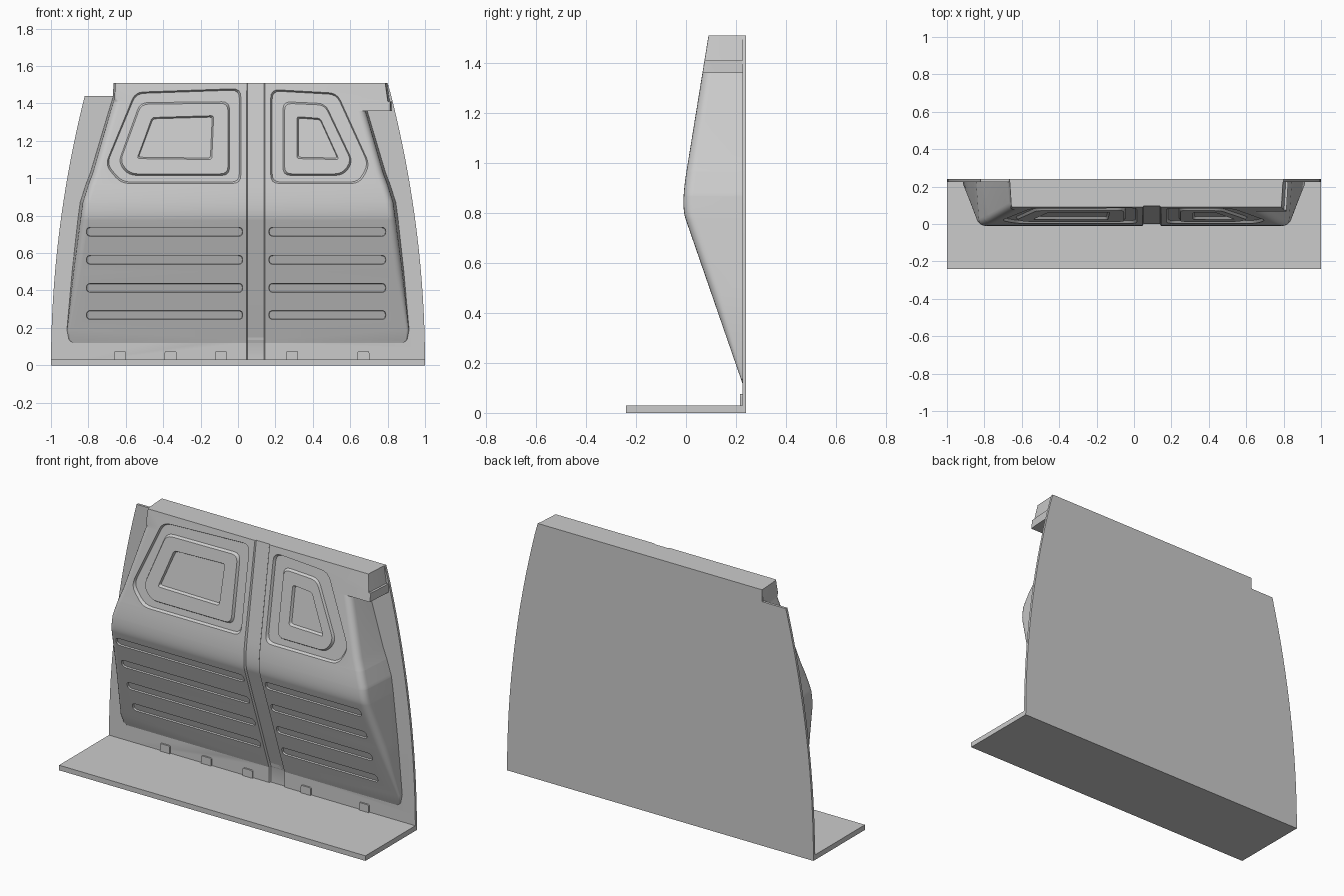
import bpy, bmesh, math
from mathutils import Vector

if "Cube" in bpy.data.objects:
    bpy.data.objects.remove(bpy.data.objects["Cube"])

# ---------- helpers ----------
def interp(table, t):
    for (a, va), (b, vb) in zip(table, table[1:]):
        if t <= b:
            return va + (vb - va) * max(0, t - a) / (b - a)
    return table[-1][1]

def loft(name, rings):
    """Closed solid through rings of equal point count."""
    bm = bmesh.new()
    vs = [[bm.verts.new(p) for p in r] for r in rings]
    n = len(rings[0])
    for a, b in zip(vs, vs[1:]):
        for i in range(n):
            j = (i + 1) % n
            bm.faces.new((a[i], a[j], b[j], b[i]))
    bm.faces.new(vs[0])
    bm.faces.new(vs[-1])
    bmesh.ops.recalc_face_normals(bm, faces=bm.faces)
    me = bpy.data.meshes.new(name)
    bm.to_mesh(me)
    bm.free()
    ob = bpy.data.objects.new(name, me)
    bpy.context.collection.objects.link(ob)
    return ob

def boolean(ob, tool, op='DIFFERENCE', keep=False):
    tool.hide_render = True
    m = ob.modifiers.new("cut", 'BOOLEAN')
    m.operation, m.solver, m.object = op, 'EXACT', tool
    bpy.context.view_layer.objects.active = ob
    bpy.ops.object.modifier_apply(modifier=m.name)
    if not keep:
        bpy.data.objects.remove(tool)

def rounded(pts, r, n=4):
    """Round the corners of a 2D outline."""
    out = []
    for i, p in enumerate(pts):
        p, a, b = Vector(p), Vector(pts[i - 1]), Vector(pts[(i + 1) % len(pts)])
        s = p + (a - p).normalized() * r
        e = p + (b - p).normalized() * r
        for k in range(n + 1):
            t = k / n
            out.append(s * (1 - t) ** 2 + p * 2 * t * (1 - t) + e * t * t)
    return out

def grow(pts, d):
    xs, zs = [p[0] for p in pts], [p[1] for p in pts]
    cx, cz = (min(xs) + max(xs)) / 2, (min(zs) + max(zs)) / 2
    sx, sz = 1 + 2 * d / (max(xs) - min(xs)), 1 + 2 * d / (max(zs) - min(zs))
    return [(cx + (x - cx) * sx, cz + (z - cz) * sz) for x, z in pts]

# ---------- side profile: depth (y) by height (z) ----------
profile = [(0.0, 0.225), (0.12, 0.225)]
A, B, C = Vector((0.775, -0.0016)), Vector((0.829, -0.0203)), Vector((0.965, 0.0017))
for k in range(13):
    t = k / 12
    profile.append(tuple(A * (1 - t) ** 2 + B * 2 * t * (1 - t) + C * t * t))
profile.append((1.51, 0.09))
depth = lambda z: interp(profile, z)

def on_face(pts, off):
    return [(x, depth(z) + off, z) for x, z in pts]

def pad(name, pts, y0, g0, y1, g1):
    """Tapered pad that follows the sloped face."""
    return loft(name, [on_face(grow(pts, g0), y0), on_face(grow(pts, g1), y1)])

# ---------- bulged panel ----------
half_width = [(0.12, .885), (0.135, .905), (0.19, .916), (0.5, .888), (0.78, .857), (0.87, .845),
              (0.965, .815), (1.03, .79), (1.36, .692), (1.43, .67), (1.51, .665)]
ledge = [(1.3601, .825), (1.41, .825), (1.4101, .812), (1.51, .797)]   # upper right block
BACK = 0.238

def half_section(z, w, r):
    y = depth(z)
    w2 = w - 0.06 * (BACK - y)
    r = min(r, 0.4 * (BACK - y))
    pts = [(w, BACK)]
    for k in range(6):
        a = math.pi / 2 * k / 5
        pts.append((w2 - r + r * math.cos(a), y + r - r * math.sin(a)))
    return pts

levels = sorted({z for z, _ in profile if z > 0} | {z for z, _ in half_width} | {z for z, _ in ledge})
rings = []
for z in levels:
    w = interp(half_width, z)
    left = half_section(z, w, 0.04 if z < 1.43 else 0.012)
    right = half_section(z, interp(ledge, z), 0.003) if z > 1.36 else half_section(z, w, 0.04)
    rings.append([(-x, y, z) for x, y in left] + [(x, y, z) for x, y in reversed(right)])
panel = loft("bulged_panel", rings)

# ---------- back plate with curved sides ----------
edge = lambda z: 1 - 0.087 * z * z
zs = [1.44 * k / 16 for k in range(17)]
outline = [(edge(z), z) for z in zs] + [(0.8, 1.51), (-0.665, 1.51), (-0.665, 1.44)]
outline += [(-edge(z), z) for z in reversed(zs)]
plate = loft("back_plate", [[(x, y, z) for x, z in outline] for y in (0.225, 0.24)])

# ---------- vertical channel through panel and plate ----------
channel = []
for z in [0.03] + [z for z, _ in profile[1:-1]] + [1.53]:
    y = depth(z)
    channel.append([(0.03, y - 0.02, z), (0.16, y - 0.02, z), (0.138, y + 0.01, z), (0.052, y + 0.01, z)])
channel = loft("channel_cutter", channel)
boolean(panel, channel, keep=True)
boolean(plate, channel)

# ---------- nested embossed panels on the upper face ----------
nests = [
    ([(-.55, 1.46), (.015, 1.48), (.015, .972), (-.625, .972), (-.71, 1.07)],
     [(-.52, 1.40), (-.05, 1.405), (-.05, 1.02), (-.58, 1.02), (-.635, 1.085)],
     [(-.46, 1.325), (-.13, 1.335), (-.14, 1.1), (-.54, 1.105)]),
    ([(.175, 1.475), (.53, 1.455), (.705, 1.07), (.65, .972), (.175, .972)],
     [(.245, 1.405), (.465, 1.395), (.61, 1.09), (.56, 1.02), (.245, 1.02)],
     [(.315, 1.33), (.44, 1.32), (.54, 1.1), (.315, 1.105)]),
]
for outer, middle, inner in nests:
    boolean(panel, pad("recess", rounded(outer, .045), -.014, .008, .014, -.008))
    boolean(panel, pad("raised", rounded(middle, .04), .026, .012, 0, -.004), 'UNION')
    boolean(panel, pad("recess", rounded(inner, .015), -.014, .008, .014, -.008))

# ---------- horizontal slots on the lower face ----------
for z in (0.245, 0.39, 0.54, 0.69):
    for x0, x1 in ((-.81, .025), (.165, .79)):
        slot = rounded([(x0, z), (x1, z), (x1, z + .048), (x0, z + .048)], .022)
        boolean(panel, pad("slot", slot, -.012, .002, .012, -.002))

# ---------- floor plate ----------
loft("floor_plate", [[(-1, -.24, z), (1, -.24, z), (1, .23, z), (-1, .23, z)] for z in (0, 0.03)])

# ---------- small tabs above the floor ----------
for x in (-.63, -.36, -.09, .29, .67):
    tab = rounded([(x - .032, .02), (x + .032, .02), (x + .032, .075), (x - .032, .075)], .01)
    loft("floor_tab", [[(px, y, pz) for px, pz in tab] for y in (.216, .23)])

# ---------- shading ----------
for ob in (panel, plate):
    bpy.ops.object.select_all(action='DESELECT')
    ob.select_set(True)
    bpy.context.view_layer.objects.active = ob
    bpy.ops.object.shade_smooth_by_angle(angle=math.radians(22))
